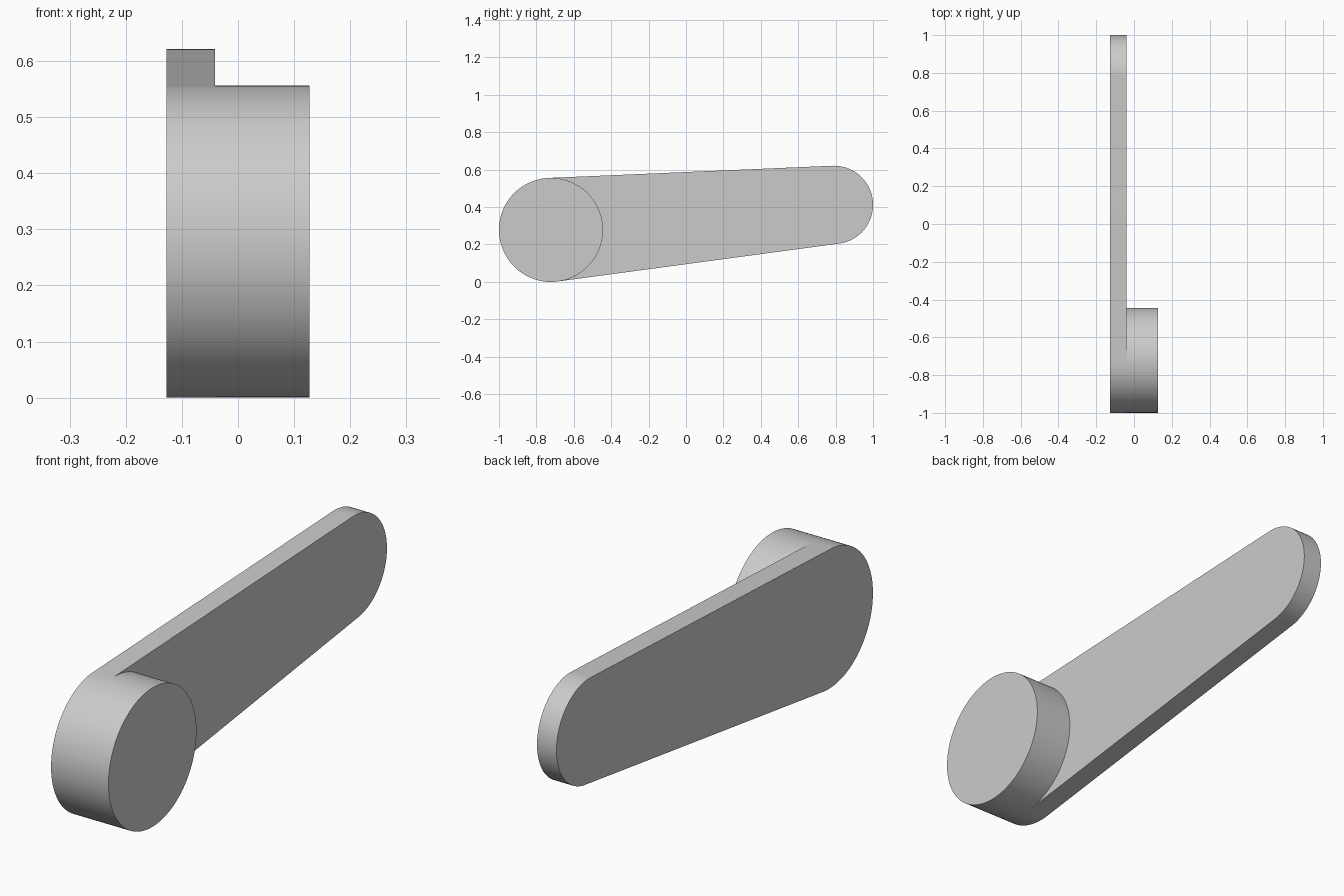
import bpy, bmesh, math

cube = bpy.data.objects.get("Cube")
if cube:
    bpy.data.objects.remove(cube, do_unlink=True)

grey = bpy.data.materials.new("light_grey")
grey.use_nodes = True
colour = (0.6, 0.6, 0.6, 1)
grey.diffuse_color = colour
grey.node_tree.nodes["Principled BSDF"].inputs["Base Color"].default_value = colour

# Round ends of the lever: centre y, centre z, radius
HUB = (-0.722, 0.278, 0.278)
TIP = (0.791, 0.412, 0.209)
X_BACK, X_STEP, X_FRONT = -0.127, -0.041, 0.127


def arc(circle, start, sweep, steps):
    y, z, r = circle
    return [(y + r * math.cos(start + sweep * i / steps),
             z + r * math.sin(start + sweep * i / steps)) for i in range(steps + 1)]


def extrude_profile(name, profile, x0, x1):
    """Extrude a closed y-z outline along x."""
    bm = bmesh.new()
    face = bm.faces.new([bm.verts.new((x0, y, z)) for y, z in profile])
    result = bmesh.ops.extrude_face_region(bm, geom=[face], use_keep_orig=True)
    verts = [v for v in result["geom"] if isinstance(v, bmesh.types.BMVert)]
    bmesh.ops.translate(bm, verts=verts, vec=(x1 - x0, 0, 0))
    bmesh.ops.recalc_face_normals(bm, faces=bm.faces)
    mesh = bpy.data.meshes.new(name)
    bm.to_mesh(mesh)
    bm.free()
    mesh.materials.append(grey)
    obj = bpy.data.objects.new(name, mesh)
    bpy.context.collection.objects.link(obj)
    bpy.ops.object.select_all(action="DESELECT")
    obj.select_set(True)
    bpy.context.view_layer.objects.active = obj
    bpy.ops.object.shade_smooth_by_angle(angle=math.radians(30))
    return obj


# Tapered arm: both round ends joined by their outer tangents
dy, dz = TIP[0] - HUB[0], TIP[1] - HUB[1]
tilt = math.atan2(dz, dy)
half = math.acos((HUB[2] - TIP[2]) / math.hypot(dy, dz))
outline = arc(TIP, tilt - half, 2 * half, 64)
outline += arc(HUB, tilt + half, 2 * (math.pi - half), 64)
extrude_profile("lever_arm", outline, X_BACK, X_STEP)

# Round hub standing out from the wide end of the arm
circle = arc(HUB, tilt + half, 2 * math.pi, 128)[:-1]
extrude_profile("round_hub", circle, X_STEP, X_FRONT)
